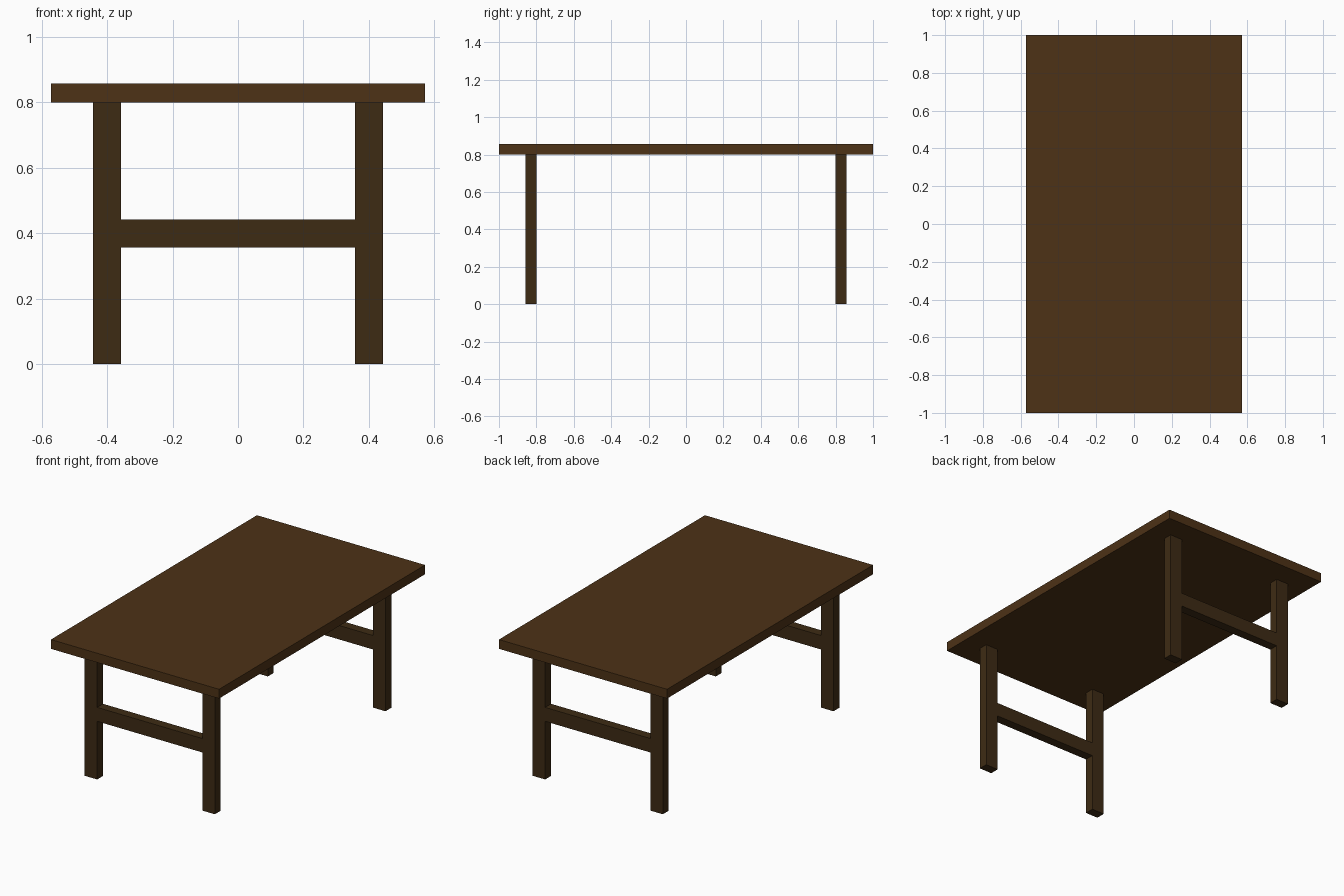
import bpy

if "Cube" in bpy.data.objects:
    bpy.data.objects.remove(bpy.data.objects["Cube"])


def wood(name, color):
    mat = bpy.data.materials.new(name)
    mat.diffuse_color = color
    mat.use_nodes = True
    mat.node_tree.nodes["Principled BSDF"].inputs["Base Color"].default_value = mat.diffuse_color
    return mat


def box(name, center, size, mat):
    bpy.ops.mesh.primitive_cube_add(size=1, location=center)
    obj = bpy.context.object
    obj.name = name
    obj.scale = size
    bpy.ops.object.transform_apply(location=False, rotation=False, scale=True)
    obj.data.materials.append(mat)
    return obj


top_wood = wood("top_wood", (0.075, 0.032, 0.008, 1))
leg_wood = wood("leg_wood", (0.048, 0.024, 0.007, 1))

U = 2 / 35            # board thickness
LEG_W = 1.5 * U       # leg and rail width
LEG_H = 14 * U        # underside of the top
LEG_X = 7 * U
LEG_Y = 14.5 * U

# Table top
box("table_top", (0, 0, LEG_H + U / 2), (20 * U, 2, U), top_wood)

# Two H-shaped end frames: a pair of legs joined by a rail
for end, sy in (("front", -1), ("back", 1)):
    for side, sx in (("left", -1), ("right", 1)):
        box(f"{end}_{side}_leg", (sx * LEG_X, sy * LEG_Y, LEG_H / 2),
            (LEG_W, U, LEG_H), leg_wood)
    box(f"{end}_rail", (0, sy * LEG_Y, LEG_H / 2),
        (2 * LEG_X - LEG_W, U, LEG_W), leg_wood)
